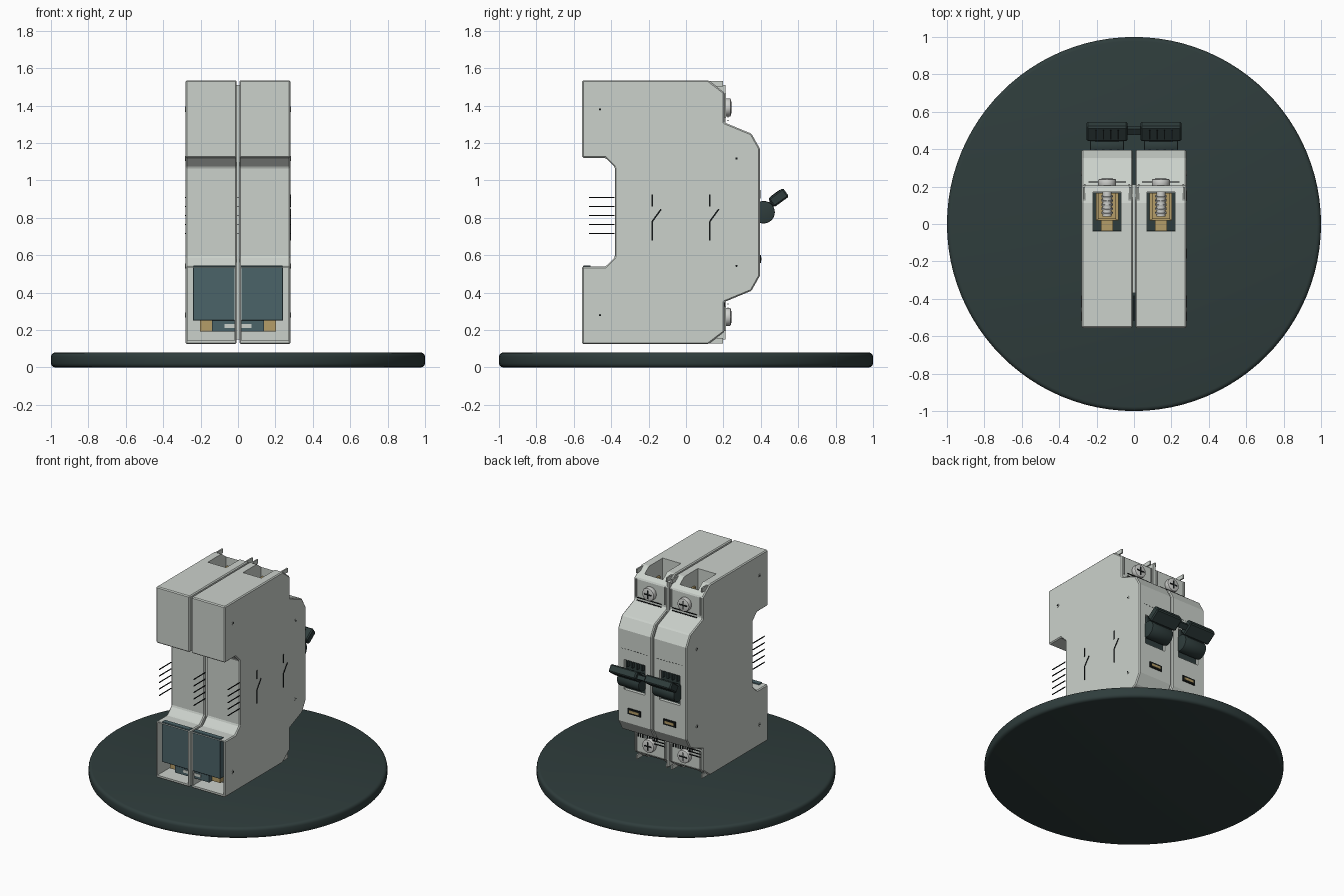
import bpy, bmesh, math
from mathutils import Matrix, Vector

cube = bpy.data.objects.get("Cube")
if cube:
    bpy.data.objects.remove(cube, do_unlink=True)


def material(name, rgb, metallic=0.0):
    m = bpy.data.materials.new(name)
    m.use_nodes = True
    m.diffuse_color = (*rgb, 1)
    shader = m.node_tree.nodes["Principled BSDF"]
    shader.inputs["Base Color"].default_value = (*rgb, 1)
    shader.inputs["Roughness"].default_value = 0.5
    return m


GREY = material("light grey plastic", (0.60, 0.64, 0.60))
DARK = material("dark green plastic", (0.028, 0.046, 0.045))
TEAL = material("slate teal plastic", (0.07, 0.125, 0.14))
BRASS = material("brass", (0.46, 0.34, 0.14))
SILVER = material("silver metal", (0.62, 0.63, 0.61))
BLACK = material("black", (0.006, 0.008, 0.008))


def finish(name, bm, mat, bevel=0.0, segments=1, smooth=False):
    bmesh.ops.recalc_face_normals(bm, faces=bm.faces)
    mesh = bpy.data.meshes.new(name)
    bm.to_mesh(mesh)
    bm.free()
    ob = bpy.data.objects.new(name, mesh)
    bpy.context.collection.objects.link(ob)
    mesh.materials.append(mat)
    bpy.ops.object.select_all(action="DESELECT")
    bpy.context.view_layer.objects.active = ob
    ob.select_set(True)
    if bevel:
        mod = ob.modifiers.new("edge", "BEVEL")
        mod.width, mod.segments = bevel, segments
        mod.limit_method = "ANGLE"
        bpy.ops.object.modifier_apply(modifier=mod.name)
    if smooth:
        bpy.ops.object.shade_smooth_by_angle(angle=math.radians(35))
    return ob


def box(name, center, size, mat, tilt=0.0, bevel=0.0):
    bm = bmesh.new()
    bmesh.ops.create_cube(bm, size=1, matrix=Matrix.Translation(center)
                          @ Matrix.Rotation(tilt, 4, "X")
                          @ Matrix.Diagonal((*size, 1)))
    return finish(name, bm, mat, bevel)


def cylinder(name, center, radius, length, axis, mat, sides=32, bevel=0.0, segments=2):
    bm = bmesh.new()
    turn = Vector((0, 0, 1)).rotation_difference(Vector(axis)).to_matrix().to_4x4()
    bmesh.ops.create_cone(bm, cap_ends=True, segments=sides, radius1=radius, radius2=radius,
                          depth=length, matrix=Matrix.Translation(center) @ turn)
    return finish(name, bm, mat, bevel, segments, smooth=True)


def prism(name, outline, x0, x1, mat, bevel):
    bm = bmesh.new()
    face = bm.faces.new([bm.verts.new((x0, y, z)) for y, z in outline])
    made = bmesh.ops.extrude_face_region(bm, geom=[face])["geom"]
    verts = [v for v in made if isinstance(v, bmesh.types.BMVert)]
    bmesh.ops.translate(bm, verts=verts, vec=(x1 - x0, 0, 0))
    return finish(name, bm, mat, bevel)


def cut(ob, center, size):
    cutter = box("cutter", center, size, GREY)
    cutter.hide_render = True
    mod = ob.modifiers.new("cut", "BOOLEAN")
    mod.operation, mod.solver, mod.object = "DIFFERENCE", "EXACT", cutter
    bpy.context.view_layer.objects.active = ob
    bpy.ops.object.modifier_apply(modifier=mod.name)
    bpy.data.objects.remove(cutter, do_unlink=True)


# Round stand with a thin pale trim line
cylinder("stand", (0, 0, 0.04), 1.0, 0.08, (0, 0, 1), DARK, 96, 0.022, 3)
cylinder("stand_trim", (0, 0, 0.016), 0.9975, 0.005, (0, 0, 1), GREY, 96)

# Upper half of the housing outline, mirrored about the mid height
MID = 0.83
half = [(0.395, 1.17), (0.35, 1.25), (0.205, 1.31), (0.205, 1.47), (0.12, 1.535),
        (-0.555, 1.535), (-0.555, 1.12), (-0.43, 1.12), (-0.38, 1.07)]
outline = half + [(y, 2 * MID - z) for y, z in reversed(half)]


def terminal(c, s, label):
    """Clamp, screw and guard fins; s is +1 for the top end, -1 for the bottom."""
    def at(dx, y, z):
        return (c + dx, y, MID + s * (z - MID))
    box(label + "_clamp_bed", at(0, 0.065, 1.335), (0.148, 0.206, 0.01), DARK)
    box(label + "_clamp_floor", at(0, 0.095, 1.345), (0.11, 0.14, 0.012), BRASS)
    for d in (-1, 1):
        box(label + "_clamp_wall", at(d * 0.053, 0.095, 1.39), (0.014, 0.14, 0.09), BRASS)
    box(label + "_clamp_back", at(0, 0.025, 1.375), (0.12, 0.014, 0.06), BRASS)
    box(label + "_clamp_tongue", at(0, -0.008, 1.35), (0.065, 0.06, 0.016), BRASS)
    # Threaded screw with a crossed head
    cylinder(label + "_screw_shank", at(0, 0.12, 1.39), 0.024, 0.16, (0, 1, 0), SILVER, 16)
    for i in range(5):
        cylinder(label + "_screw_thread", at(0, 0.06 + i * 0.022, 1.39), 0.031, 0.008,
                 (0, 1, 0.25), SILVER, 16)
    cylinder(label + "_screw_head", at(0, 0.222, 1.39), 0.048, 0.036, (0, 1, 0), SILVER, 24, 0.006)
    box(label + "_screw_slot", at(0, 0.240, 1.39), (0.062, 0.004, 0.01), BLACK)
    box(label + "_screw_cross_slot", at(0, 0.240, 1.39), (0.01, 0.004, 0.062), BLACK)
    for d in (-1, 1):
        box(label + "_guard_fin", at(d * 0.122, 0.155, 1.517), (0.01, 0.085, 0.03), GREY)
        box(label + "_guard_rib", at(d * 0.118, 0.207, 1.40), (0.008, 0.012, 0.13), GREY)


def pole(c, side):
    body = prism(side + "_housing", outline, c - 0.137, c + 0.137, GREY, 0.007)
    # Terminal wells, clip bay and toggle slot
    for s in (-1, 1):
        cut(body, (c, 0.065, MID + s * 0.65), (0.15, 0.21, 0.30))
    cut(body, (c, -0.50, 0.34), (0.25, 0.20, 0.39))
    cut(body, (c, 0.40, 0.84), (0.17, 0.07, 0.22))
    terminal(c, 1, side + "_top")
    terminal(c, -1, side + "_bottom")

    # Toggle with barrel, arm and grip
    box(side + "_toggle_slot", (c, 0.368, 0.84), (0.168, 0.008, 0.218), DARK)
    cylinder(side + "_toggle_barrel", (c, 0.415, MID), 0.06, 0.18, (1, 0, 0), DARK, 32, 0.006)
    tilt = math.radians(36)
    box(side + "_toggle_arm", (c, 0.45, 0.868), (0.13, 0.09, 0.035), DARK, tilt)
    box(side + "_toggle_grip", (c, 0.495, 0.908), (0.218, 0.098, 0.056), DARK, tilt, 0.008)
    for i in range(4):
        box(side + "_grip_groove", (c - 0.06 + i * 0.04, 0.478, 0.931), (0.006, 0.06, 0.004),
            BLACK, tilt)
        box(side + "_slot_rib", (c - 0.06 + i * 0.04, 0.385, 0.925), (0.012, 0.025, 0.045), DARK)

    # Indicator window and dashed seam on the face
    box(side + "_window_frame", (c, 0.397, 0.58), (0.105, 0.009, 0.042), BLACK)
    box(side + "_window_lens", (c, 0.400, 0.58), (0.075, 0.008, 0.018), BRASS)
    for i in range(9):
        box(side + "_seam_dash", (c - 0.1 + i * 0.025, 0.395, 1.03), (0.012, 0.002, 0.003), BLACK)

    # Vent slats and wires under and over the raised face
    for i in range(9):
        box(side + "_vent_slat", (c - 0.05 + i * 0.019, 0.207, 0.345), (0.007, 0.007, 0.08), BLACK)
    for i in range(4):
        z = 0.295 + i * 0.022
        box(side + "_vent_wire", (c - 0.08, 0.225, z), (0.10, 0.005, 0.005), BLACK)
    for z in (1.32, 1.34):
        box(side + "_upper_vent_wire", (c, 0.225, z), (0.20, 0.005, 0.005), BLACK)

    # Rail clip parts in the front bay
    d = 1 if c > 0 else -1
    box(side + "_clip_plate", (d * 0.127, -0.53, 0.398), (0.226, 0.04, 0.296), TEAL, 0, 0.003)
    box(side + "_clip_foot", (d * 0.077, -0.51, 0.222), (0.125, 0.05, 0.06), TEAL)
    box(side + "_clip_contact", (d * 0.172, -0.475, 0.222), (0.065, 0.05, 0.06), BRASS)
    box(side + "_clip_slot", (d * 0.045, -0.536, 0.222), (0.055, 0.006, 0.02), GREY)


pole(-0.144, "right")
pole(0.144, "left")
box("toggle_link", (0, 0.50, 0.908), (0.10, 0.04, 0.03), DARK, math.radians(36))
box("pole_joint", (0, -0.08, MID), (0.02, 0.58, 1.36), GREY)

# Fine wires crossing the rail channel
for x in (-0.28, 0, 0.28):
    for i in range(5):
        box("rail_wire", (x, -0.45, 0.717 + i * 0.048), (0.005, 0.135, 0.006), BLACK)

# Rivets on both flanks
for x in (-0.281, 0.281):
    for y, z in ((-0.46, 0.55), (0.27, 0.287)):
        for s in (-1, 1):
            cylinder("rivet_ring", (x, y, MID + s * z), 0.014, 0.004, (1, 0, 0), GREY, 12)
            cylinder("rivet_core", (x, y, MID + s * z), 0.006, 0.007, (1, 0, 0), BLACK, 8)

# Switch diagrams painted on the left flank
for y in (-0.18, 0.128):
    box("diagram_upper_line", (0.282, y, 0.892), (0.004, 0.008, 0.064), BLACK)
    box("diagram_lower_line", (0.282, y, 0.73), (0.004, 0.008, 0.1), BLACK)
    box("diagram_blade", (0.282, y + 0.023, 0.813), (0.004, 0.008, 0.082), BLACK,
        math.radians(-36))
